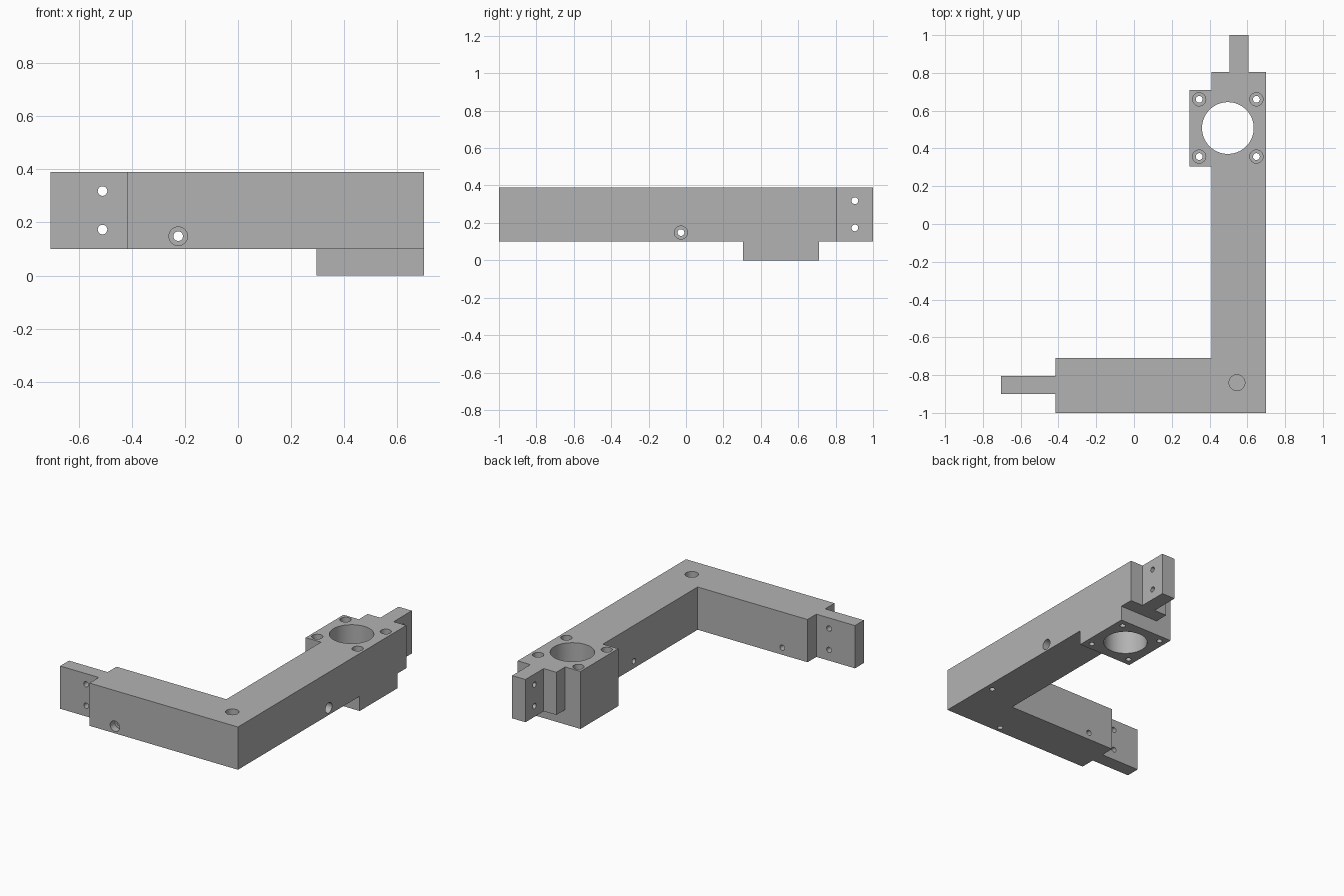
import bpy
import bmesh
from mathutils import Vector

cube = bpy.data.objects.get("Cube")
if cube:
    bpy.data.objects.remove(cube, do_unlink=True)

grey = bpy.data.materials.new("plain grey")
grey.use_nodes = True
COLOUR = (0.45, 0.45, 0.45, 1)
grey.diffuse_color = COLOUR
grey.node_tree.nodes["Principled BSDF"].inputs["Base Color"].default_value = COLOUR

BASE, TOP = 0.10, 0.39
BORE, HEAD = 0.018, 0.035


def finish(name, bm):
    bmesh.ops.recalc_face_normals(bm, faces=bm.faces)
    mesh = bpy.data.meshes.new(name)
    bm.to_mesh(mesh)
    bm.free()
    mesh.materials.append(grey)
    obj = bpy.data.objects.new(name, mesh)
    bpy.context.collection.objects.link(obj)
    return obj


def prism(name, outline, low, high):
    bm = bmesh.new()
    face = bm.faces.new([bm.verts.new((x, y, low)) for x, y in outline])
    grown = bmesh.ops.extrude_face_region(bm, geom=[face])["geom"]
    verts = [v for v in grown if isinstance(v, bmesh.types.BMVert)]
    bmesh.ops.translate(bm, verts=verts, vec=(0, 0, high - low))
    return finish(name, bm)


def rod(name, start, end, radius, sides=32):
    start, end = Vector(start), Vector(end)
    axis = end - start
    bm = bmesh.new()
    bmesh.ops.create_cone(bm, cap_ends=True, segments=sides, radius1=radius,
                          radius2=radius, depth=axis.length)
    turn = axis.to_track_quat('Z', 'Y').to_matrix().to_4x4()
    bmesh.ops.transform(bm, matrix=turn, verts=bm.verts)
    bmesh.ops.translate(bm, verts=bm.verts, vec=(start + end) / 2)
    obj = finish(name, bm)
    obj.hide_render = True
    return obj


def combine(target, tool, operation):
    mod = target.modifiers.new(operation.lower(), 'BOOLEAN')
    mod.operation = operation
    mod.solver = 'EXACT'
    mod.object = tool
    bpy.context.view_layer.objects.active = target
    bpy.ops.object.modifier_apply(modifier=mod.name)
    bpy.data.objects.remove(tool, do_unlink=True)


def drill(start, end, radius, sides=32):
    combine(bracket, rod("drill_cutter", start, end, radius, sides), 'DIFFERENCE')


# L-shaped arm with end tongues and the upper part of the motor mount
outline = [
    (0.70, -1.0), (0.70, 0.805), (0.605, 0.805), (0.605, 1.0), (0.505, 1.0),
    (0.505, 0.805), (0.41, 0.805), (0.41, 0.71), (0.295, 0.71), (0.295, 0.305),
    (0.41, 0.305), (0.41, -0.71), (-0.415, -0.71), (-0.415, -0.805),
    (-0.705, -0.805), (-0.705, -0.90), (-0.415, -0.90), (-0.415, -1.0),
]
bracket = prism("corner_bracket", outline, BASE, TOP)

# Mount block reaching down to the ground
block = [(0.295, 0.305), (0.70, 0.305), (0.70, 0.71), (0.295, 0.71)]
combine(bracket, prism("mount_block", block, 0, BASE + 0.1), 'UNION')

# Main mount bore and its four counterbored screw holes
drill((0.497, 0.508, -0.1), (0.497, 0.508, 0.5), 0.137, 64)
for x in (0.345, 0.648):
    for y in (0.357, 0.66):
        drill((x, y, -0.1), (x, y, 0.5), BORE)
        drill((x, y, BASE), (x, y, 0.5), HEAD)

# Blind pin hole in the corner and two small blind holes underneath
drill((0.545, -0.84, 0.19), (0.545, -0.84, 0.5), 0.042)
for x, y in ((0.65, -0.62), (0.30, -0.96)):
    drill((x, y, 0), (x, y, 0.2), BORE)

# Counterbored cross holes through each arm
drill((-0.225, -1.1, 0.148), (-0.225, -0.6, 0.148), BORE)
drill((-0.225, -1.1, 0.148), (-0.225, -0.95, 0.148), HEAD)
drill((0.8, -0.027, 0.148), (0.3, -0.027, 0.148), BORE)
drill((0.8, -0.027, 0.148), (0.65, -0.027, 0.148), HEAD)

# Paired holes through both tongues
for z in (0.173, 0.318):
    drill((-0.51, -1.0, z), (-0.51, -0.7, z), BORE)
    drill((0.4, 0.903, z), (0.7, 0.903, z), BORE)

bpy.ops.object.select_all(action='DESELECT')
bracket.select_set(True)
bpy.context.view_layer.objects.active = bracket
bpy.ops.object.shade_smooth_by_angle()
